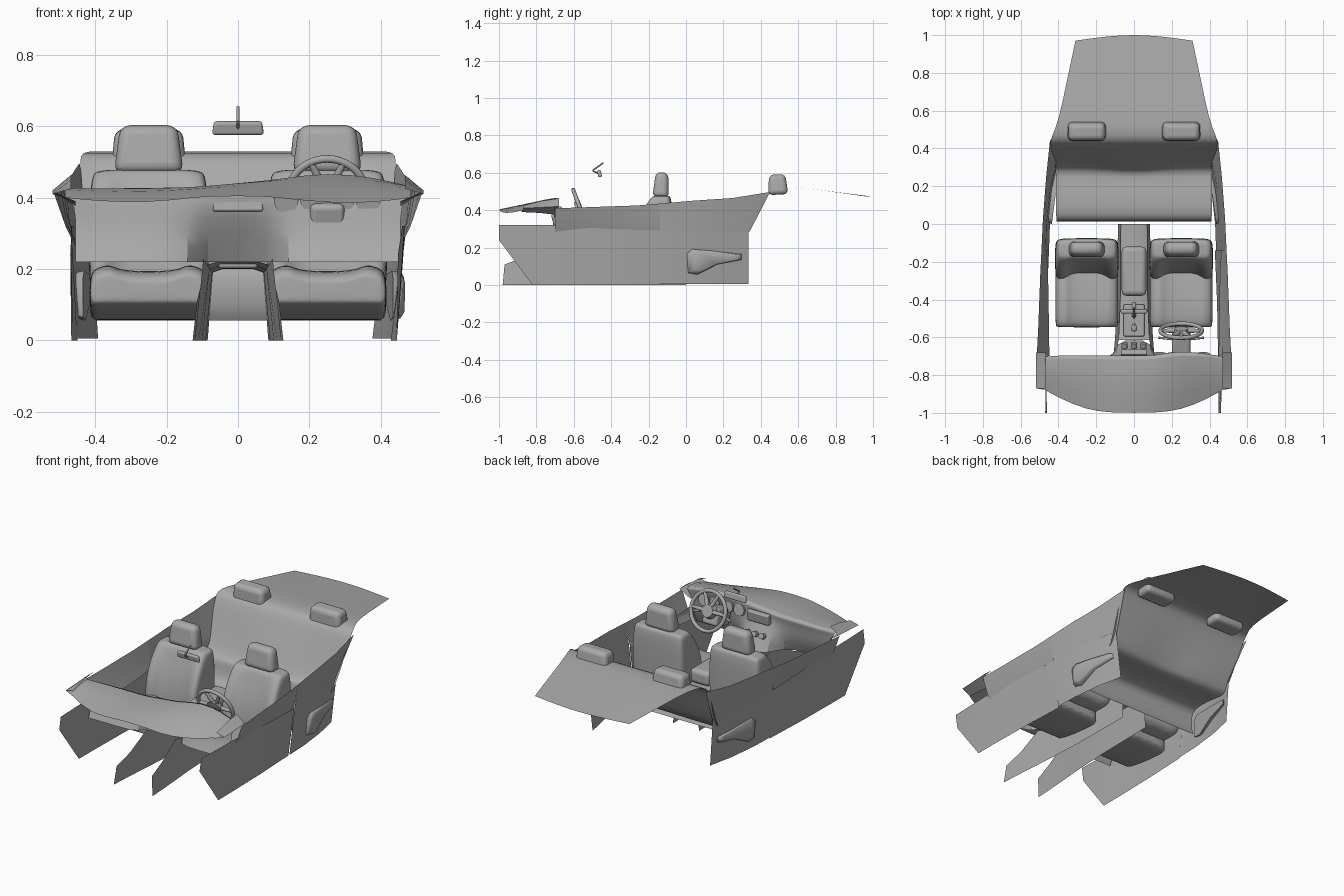
import bpy, bmesh, math
from mathutils import Vector, Matrix

cube = bpy.data.objects.get("Cube")
if cube:
    bpy.data.objects.remove(cube, do_unlink=True)

grey = bpy.data.materials.new("interior_grey")
grey.use_nodes = True
grey.diffuse_color = (0.4, 0.4, 0.4, 1)
grey.node_tree.nodes["Principled BSDF"].inputs["Base Color"].default_value = (0.4, 0.4, 0.4, 1)


def finish(name, bm, angle=40, subsurf=0, bevel=0):
    bmesh.ops.recalc_face_normals(bm, faces=bm.faces)
    mesh = bpy.data.meshes.new(name)
    bm.to_mesh(mesh)
    bm.free()
    mesh.materials.append(grey)
    ob = bpy.data.objects.new(name, mesh)
    bpy.context.collection.objects.link(ob)
    if bevel:
        mod = ob.modifiers.new("Bevel", 'BEVEL')
        mod.width, mod.segments = bevel, 4
    if subsurf:
        mod = ob.modifiers.new("Subsurf", 'SUBSURF')
        mod.levels = mod.render_levels = subsurf
        mod.boundary_smooth = 'PRESERVE_CORNERS'
    bpy.context.view_layer.objects.active = ob
    bpy.ops.object.select_all(action='DESELECT')
    ob.select_set(True)
    bpy.ops.object.shade_smooth_by_angle(angle=math.radians(angle))
    return ob


def loft(name, rows, closed=False, **kw):
    """Skin equal rows of points; closed rows become a capped tube."""
    bm = bmesh.new()
    vs = [[bm.verts.new(p) for p in r] for r in rows]
    n = len(rows[0])
    for a, b in zip(vs, vs[1:]):
        for i in range(n if closed else n - 1):
            j = (i + 1) % n
            bm.faces.new((a[i], a[j], b[j], b[i]))
    if closed:
        bm.faces.new(vs[0])
        bm.faces.new(vs[-1])
    return finish(name, bm, **kw)


def box(name, centre, size, tilt=0, taper=1, thin=1, bevel=0.02):
    """Rounded block, narrowed at the top in x and y, tilted about x."""
    bm = bmesh.new()
    bmesh.ops.create_cube(bm, size=1)
    for v in bm.verts:
        if v.co.z > 0:
            v.co.x *= taper
            v.co.y *= thin
        v.co = Vector(a * b for a, b in zip(v.co, size))
    bm.transform(Matrix.Translation(centre) @ Matrix.Rotation(tilt, 4, 'X'))
    return finish(name, bm, bevel=bevel)


def rod(name, a, b, r1, r2=None, sides=16):
    a, b = Vector(a), Vector(b)
    bm = bmesh.new()
    bmesh.ops.create_cone(bm, cap_ends=True, segments=sides, radius1=r1,
                          radius2=r2 or r1, depth=(b - a).length)
    turn = (b - a).to_track_quat('Z', 'Y').to_matrix().to_4x4()
    bm.transform(Matrix.Translation((a + b) / 2) @ turn)
    return finish(name, bm)


# Dashboard: crowned top, rear lip and the face below it, sloping back at the centre stack
dash = []
for x, front, zf, back, zb in [
        (-.485, -.87, .40, -.70, .43), (-.4, -.92, .39, -.69, .43), (-.25, -.985, .385, -.69, .432),
        (-.125, -.997, .40, -.69, .433), (-.095, -.998, .402, -.69, .435), (0, -1, .405, -.69, .445),
        (.095, -.998, .402, -.69, .455), (.125, -.997, .398, -.685, .46),
        (.25, -.985, .385, -.665, .48), (.38, -.93, .385, -.68, .465), (.485, -.87, .40, -.70, .435)]:
    mid = (front + back) / 2
    stack = abs(x) < .1
    low = max(-.455, min(.455, x))
    dash.append([(x, front, zf), (x, mid, (zf + zb) / 2 + .012), (x, back, zb), (x, back - .005, zb - .02),
                 (low, -.705, .38), (low, -.66 if stack else -.71, .30), (low, -.615 if stack else -.75, .22)])
loft("dashboard", dash, subsurf=1, angle=50)

# Instruments and centre screen
for x, r in ((.135, .034), (.205, .03), (.295, .03), (.365, .034)):
    rod("dash_dial", (x, -.708, .39), (x, -.685, .395), r, sides=24)
box("centre_screen", (0, -.682, .39), (.14, .03, .06), tilt=-.15, bevel=.006)
for x in (-.05, 0, .05):
    rod("control_knob", (x, -.655, .30), (x, -.63, .31), .016)

# Steering wheel
hub = Vector((.25, -.565, .405))
place = Matrix.Translation(hub) @ Matrix.Rotation(math.radians(-70), 4, 'X')
bm = bmesh.new()
ring = []
for i in range(40):
    t = i * math.tau / 40
    ring.append([bm.verts.new(((.11 + .011 * math.cos(u)) * math.cos(t),
                               (.11 + .011 * math.cos(u)) * math.sin(t), .011 * math.sin(u)))
                 for u in (k * math.tau / 10 for k in range(10))])
for i in range(40):
    for k in range(10):
        a, b, m = ring[i], ring[(i + 1) % 40], (k + 1) % 10
        bm.faces.new((a[k], b[k], b[m], a[m]))
bm.transform(place)
finish("steering_wheel_rim", bm)
for a in (0, 180, 245, 295):
    d = Vector((math.cos(math.radians(a)), math.sin(math.radians(a)), 0))
    rod("wheel_spoke", place @ (d * .02), place @ (d * .105), .013, .009)
rod("wheel_hub", place @ Vector((0, 0, -.02)), place @ Vector((0, 0, .012)), .045, .035, 24)
box("steering_column", (.25, -.645, .35), (.10, .135, .10), tilt=.3, taper=.95, bevel=.015)
for s, n in ((-1, "right"), (1, "left")):
    rod(n + "_stalk", place @ Vector((s * .03, 0, -.05)), place @ Vector((s * .12, .03, -.05)), .006)

# Rear-view mirror
box("mirror", (0, -.462, .595), (.146, .02, .038), tilt=.2, taper=.92, bevel=.008)
rod("mirror_stem", (0, -.50, .612), (0, -.442, .653), .004)
rod("mirror_arm", (0, -.50, .612), (0, -.465, .593), .004)

# Centre tunnel: side plates narrowing rearward, top, armrest and levers
tunnel = ((-.98, -.97, .11, .127, .115), (-.86, -.86, .15, .12, .105), (-.72, -.72, .23, .11, .097),
          (-.6, -.6, .20, .10, .08), (-.38, -.38, .19, .09, .072), (0, 0, .19, .085, .07))
for s, n in ((-1, "right"), (1, "left")):
    loft(n + "_tunnel_side", [[(s * wb, y, 0), (s * wt, y2, z)] for y, y2, z, wb, wt in tunnel])
loft("tunnel_top", [[(-w, y, z), (-w * .6, y, z + .01), (w * .6, y, z + .01), (w, y, z)]
                    for y, z, w in ((-.615, .212, .085), (-.58, .198, .08), (-.38, .19, .072), (0, .19, .07))])
box("armrest", (0, -.25, .243), (.13, .26, .085), bevel=.025)
box("shifter_plate", (0, -.51, .212), (.11, .17, .02), bevel=.008)
rod("gear_lever", (0, -.53, .21), (0, -.55, .27), .008)
box("gear_knob", (0, -.552, .28), (.03, .035, .035), bevel=.012)
rod("parking_brake", (0, -.42, .21), (0, -.49, .25), .01)


# Front seats: wedge cushion with rising underside, bolstered back and headrest
def seat(x, side):
    loft(side + "_seat_cushion", [
        [(x + w * u, y, z + dz) for u, dz in ((-.9, 0), (-.65, .012), (-.5, -.006), (0, -.01), (.5, -.006),
                                              (.65, .012), (.9, 0), (1, -.02))] +
        [(x + w * u, y, low) for u in (1, .9, .5, 0, -.5, -.9, -1)] + [(x - w, y, z - .02)]
        for y, z, w, low in ((-.547, .17, .155, .115), (-.543, .18, .163, .105), (-.52, .20, .166, .092),
                             (-.4, .205, .167, .07), (-.25, .19, .167, .057), (-.18, .18, .16, .055))],
        closed=True, subsurf=2, angle=60)
    back = []
    for z, w, front, rear, dip in ((.10, .16, -.28, -.09, .03), (.16, .167, -.30, -.08, .035),
                                   (.30, .17, -.285, -.075, .04), (.41, .165, -.23, -.075, .025),
                                   (.465, .158, -.19, -.08, .004), (.48, .145, -.17, -.09, 0)):
        half = [(w * .5, front + dip), (w * .72, front), (w * .95, front + .005), (w, front + .03),
                (w, rear - .02), (w * .92, rear)]
        outline = [(0, front + dip)] + half + [(0, rear)] + [(-a, b) for a, b in half[::-1]]
        back.append([(x + a, b, z) for a, b in outline])
    loft(side + "_seat_back", back, closed=True, subsurf=2, angle=60)
    box(side + "_headrest", (x, -.132, .535), (.195, .088, .135), tilt=-.06, taper=.82, thin=.75, bevel=.028)


seat(-.25, "right")
seat(.25, "left")

# Rear bench running on into the parcel shelf, with headrests
bench = []
for y, z, w in ((.04, .055, .40), (.015, .09, .41), (.01, .19, .41), (.035, .225, .412), (.15, .225, .413),
                (.265, .205, .413), (.295, .215, .416), (.35, .33, .43), (.41, .47, .44), (.43, .505, .443),
                (.46, .528, .437), (.54, .531, .40), (.75, .503, .357), (.97, .472, .31)):
    bench.append([(w * u, y - (.015 if .28 < y < .4 and abs(u) < .4 else 0) +
                   (.03 * (1 - u * u) if y > .9 else 0), z) for u in (-1, -.95, -.5, -.2, 0, .2, .5, .95, 1)])
loft("rear_bench_and_shelf", bench, subsurf=1, angle=80)
for s, n in ((-1, "right"), (1, "left")):
    box(n + "_rear_headrest", (s * .25, .49, .537), (.21, .108, .108), tilt=.05, taper=.9, thin=.8, bevel=.025)

# Door trims: lower walls, flared belts, pockets and dash end caps; the right side leans less
for s, n, lean in ((-1, "right", -.01), (1, "left", .012)):
    loft(n + "_front_door_lower", [[(s * (xa - lean), y, z0), (s * xb, y, z1)] for y, z0, z1, xa, xb in
                                   ((-1, .24, .32, .46, .46), (-.82, 0, .32, .457, .466), (-.7, 0, .32, .457, .468),
                                    (-.42, 0, .30, .452, .468), (-.14, 0, .29, .44, .466))])
    loft(n + "_front_door_belt", [[(s * xb, y, z0), (s * (xb + x) / 2, y, (z0 + z1) / 2 - .015), (s * x, y, z1)]
                                  for y, z0, z1, xb, x in ((-.70, .25, .41, .448, .515), (-.55, .265, .415, .45, .507),
                                                           (-.26, .275, .425, .455, .496), (-.14, .29, .435, .462, .49))],
         angle=60)
    loft(n + "_rear_door_lower", [[(s * (x - lean * .7), y, .005), (s * (x + .025), y, .285)]
                                  for y, x in ((-.14, .443), (0, .438), (.18, .418), (.335, .385))])
    loft(n + "_rear_door_belt", [[(s * x, y, .285), (s * x2, y2, z)] for y, x, y2, x2, z in
                                 ((-.14, .468, -.14, .49, .435), (0, .463, .03, .482, .45),
                                  (.18, .443, .25, .465, .465), (.34, .41, .45, .444, .497))])
    pocket = [(0, .17), (.03, .195), (.15, .185), (.30, .165), (.30, .135), (.17, .11), (.06, .055), (.01, .065)]
    loft(n + "_door_pocket", [[(s * (.45 - .13 * y + d), .14 + (y - .14) * k, .13 + (z - .13) * k) for y, z in pocket]
                              for d, k in ((-.015, 1), (.012, .92), (.018, .75))], closed=True, angle=60)
    loft(n + "_dash_end", [[(s * .455, y, z0), (s * .52, y + .01, z1), (s * .468, y + .01, z2)] for y, z0, z1, z2 in
                           ((-.88, .39, .41, .425), (-.78, .385, .415, .45), (-.69, .375, .42, .463))])
